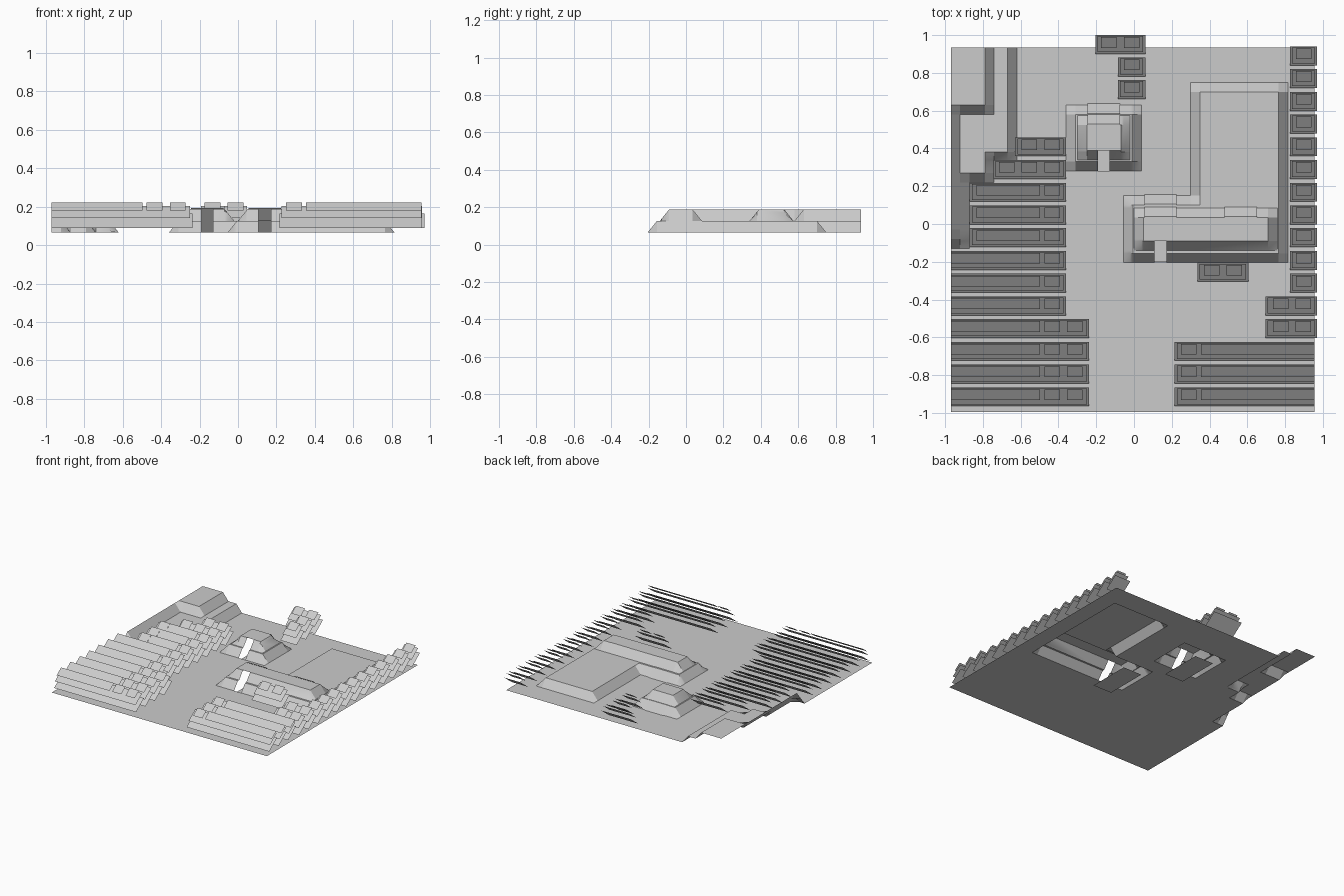
import bpy

if "Cube" in bpy.data.objects:
    bpy.data.objects.remove(bpy.data.objects["Cube"])

GROUND, STEP, RAMP = 0.065, 0.0615, 0.05
X0, X1, Y0, Y1 = -0.97, 0.955, -0.995, 0.935

grey = bpy.data.materials.new("plain grey")
grey.diffuse_color = (0.6, 0.6, 0.6, 1)
grey.use_nodes = True
grey.node_tree.nodes["Principled BSDF"].inputs["Base Color"].default_value = grey.diffuse_color


def make(name, verts, faces):
    me = bpy.data.meshes.new(name)
    me.from_pydata(verts, [], faces)
    me.materials.append(grey)
    ob = bpy.data.objects.new(name, me)
    bpy.context.collection.objects.link(ob)
    return ob


def quads(name, strips):
    """Each strip is (x0, x1, [(y, z), ...]) swept across x, front to back."""
    verts, faces = [], []
    for a, b, prof in strips:
        n = len(verts)
        for y, z in prof:
            verts += [(a, y, z), (b, y, z)]
        for i in range(len(prof) - 1):
            k = n + 2 * i
            faces.append((k, k + 1, k + 3, k + 2))
    return make(name, verts, faces)


# Terrain: plateaus in two tiers, each a union of ramped rectangles (x0, x1, y0, y1)
lower = [(-0.36, 0.04, 0.28, 0.63),
         (-0.055, 0.815, -0.205, 0.15), (0.30, 0.815, -0.205, 0.75),
         (-1.2, -0.62, 0.33, 1.2), (-1.2, -0.74, 0.22, 1.2), (-1.2, -0.87, -0.13, 1.2)]
upper = [(-0.30, -0.02, 0.34, 0.575),
         (0.0, 0.76, -0.14, 0.085),
         (-1.2, -0.74, 0.58, 1.2), (-1.2, -0.92, -0.08, 1.2)]
doors = [(-0.19, -0.13, 0.28, 0.39), (0.108, 0.172, -0.205, -0.09)]


def tier(rects, x, y):
    t = max(min(x - a, b - x, y - c, d - y) for a, b, c, d in rects) / RAMP
    return min(max(t, 0), 1)


def cuts(lo, hi, i):
    s = {lo, hi}
    for r in lower + upper:
        s |= {r[i], r[i] + RAMP, r[i + 1] - RAMP, r[i + 1]}
    for r in doors:
        s |= {r[i], r[i + 1]}
    return sorted({round(v, 4) for v in s if lo <= v <= hi})


xs, ys = cuts(X0, X1, 0), cuts(Y0, Y1, 2)
verts = [(x, y, GROUND + STEP * (tier(lower, x, y) + tier(upper, x, y))) for y in ys for x in xs]
faces = []
for j in range(len(ys) - 1):
    for i in range(len(xs) - 1):
        cx, cy = (xs[i] + xs[i + 1]) / 2, (ys[j] + ys[j + 1]) / 2
        if any(a < cx < b and c < cy < d for a, b, c, d in doors):
            continue
        k = j * len(xs) + i
        faces.append((k, k + 1, k + 1 + len(xs), k + len(xs)))
terrain = make("terrain", verts, faces)
bpy.context.view_layer.objects.active = terrain
terrain.select_set(True)
bpy.ops.object.shade_smooth_by_angle(angle=0.5)

# Sunken floors inside the two doorways
quads("doorway_floors", [(-0.245, -0.075, [(0.27, 0), (0.62, 0)]),
                         (0.055, 0.225, [(-0.20, 0), (0.15, 0)])])

# Plates lying on the rear slopes
top, mid = GROUND + 2 * STEP + 0.004, GROUND + STEP + 0.004
quads("rear_plates", [
    (-0.245, -0.075, [(0.515, top), (0.53, top), (0.58, mid), (0.585, mid), (0.637, GROUND)]),
    (0.055, 0.225, [(0.03, top), (0.04, top), (0.09, mid), (0.105, mid), (0.157, GROUND)]),
    (0.48, 0.65, [(0.03, top), (0.04, top), (0.09, mid)])])

# Path edge strip at the front
quads("path_edge", [(-0.237, -0.205, [(Y0, GROUND + 0.002), (-0.67, GROUND + 0.002)])])

# Trees: rows of three stacked sloping cards (base, middle, crowns)
base, middle, crowns = [], [], []


def tree_row(a, b, yt, tops):
    base.append((a, b, [(yt - 0.1, 0.09), (yt, 0.165)]))
    ma = a if a == X0 else a + 0.012
    mb = b if b == X1 else b - 0.012
    middle.append((ma, mb, [(yt - 0.09, 0.14), (yt - 0.006, 0.203)]))
    for c, d in tops:
        crowns.append((c, d, [(yt - 0.067, 0.18), (yt - 0.011, 0.222)]))


def singles(start, n):
    return [(start + 0.12 * i, start + 0.12 * i + 0.082) for i in range(n)]


def row_y(k):
    return 0.94 - 0.1203 * k


for k in range(11):                       # right-hand column
    tree_row(0.825, 0.97, row_y(k), singles(0.857, 1))
for k in (11, 12):
    tree_row(0.695, 0.97, row_y(k), singles(0.735, 2))
for k in (13, 14, 15):                    # front right hedge
    tree_row(0.215, X1, row_y(k), singles(0.25, 1) + [(0.355, X1)])
tree_row(-0.63, -0.36, row_y(4), singles(-0.595, 2))
tree_row(-0.745, -0.36, row_y(5), singles(-0.715, 3))
for k in (6, 7, 8):                       # left hedge, widening to the front
    tree_row(-0.87, -0.36, row_y(k), singles(-0.835, 1) + [(-0.752, -0.497)] + singles(-0.475, 1))
for k in range(9, 12):
    tree_row(X0, -0.36, row_y(k), [(X0, -0.497)] + singles(-0.475, 1))
for k in range(12, 16):
    tree_row(X0, -0.237, row_y(k), [(X0, -0.497)] + singles(-0.475, 2))
tree_row(-0.205, 0.06, 1.0, singles(-0.174, 2))   # back group
for y in (0.882, 0.763):
    tree_row(-0.085, 0.06, y, singles(-0.054, 1))
tree_row(0.335, 0.605, -0.205, singles(0.37, 2))  # lone pair

quads("tree_bases", base)
quads("tree_middles", middle)
quads("tree_crowns", crowns)
